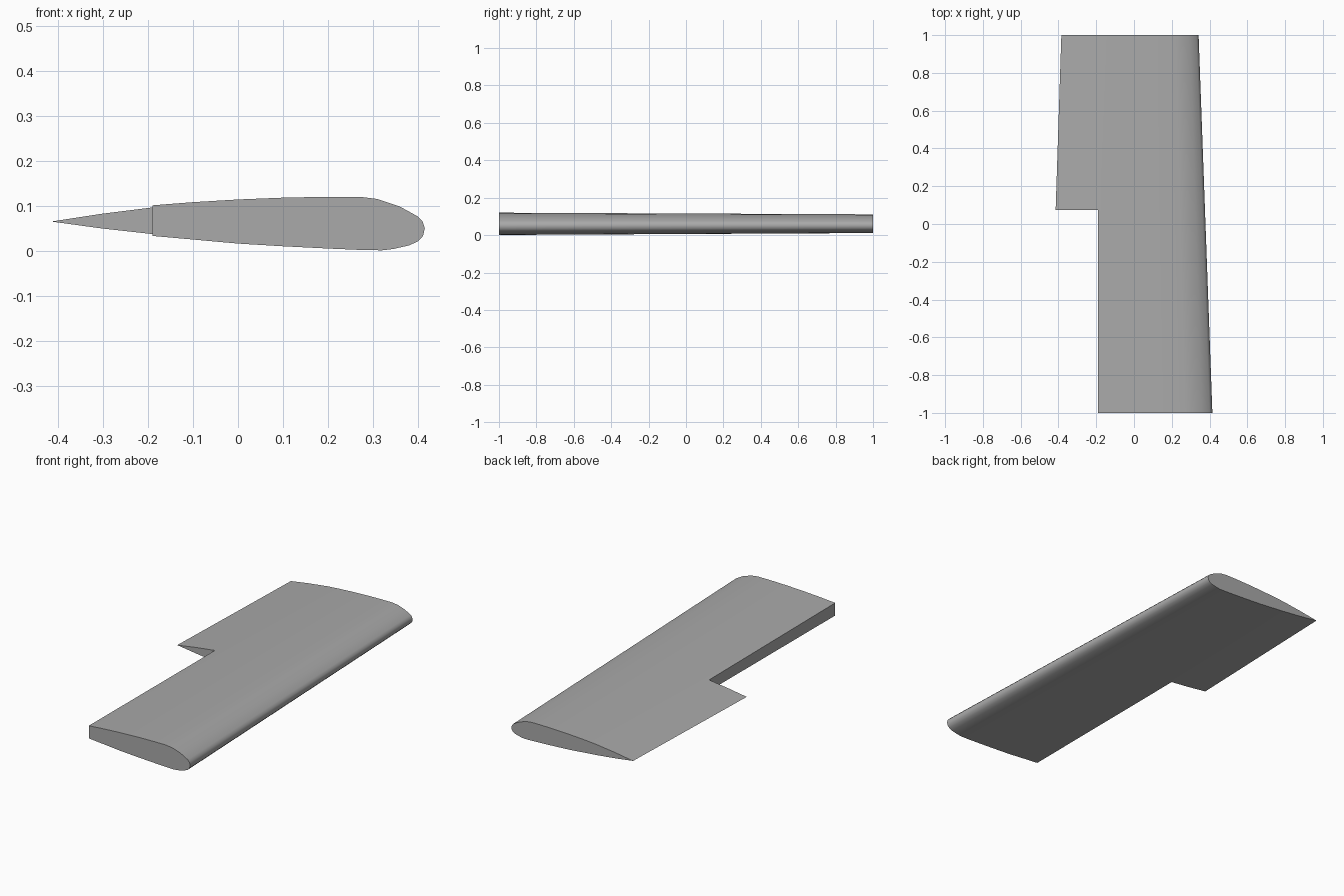
import bpy
import bmesh
import math

default = bpy.data.objects.get("Cube")
if default:
    bpy.data.objects.remove(default, do_unlink=True)

# Single grey finish
grey = bpy.data.materials.new("plain grey")
grey.use_nodes = True
colour = (0.4, 0.4, 0.4, 1)
grey.diffuse_color = colour
grey.node_tree.nodes["Principled BSDF"].inputs["Base Color"].default_value = colour

# Airfoil section at the root, trailing edge over the top, round the nose and back below
LEAD, MID = 0.415, 0.065
profile = [(-0.45, MID), (-0.326, 0.084), (-0.19, 0.101), (-0.1, 0.108), (0, 0.114),
           (0.1, 0.118), (0.2, 0.12), (0.27, 0.12), (0.31, 0.115), (0.36, 0.098),
           (0.4, 0.076), (0.41, 0.065), (LEAD, 0.05), (0.411, 0.033), (0.4, 0.021),
           (0.38, 0.012), (0.345, 0.004), (0.32, 0.001), (0.27, 0.002), (0.2, 0.005),
           (0.1, 0.01), (0, 0.016), (-0.1, 0.025), (-0.19, 0.033), (-0.326, 0.048)]


def section(bm, y, lead, scale):
    """One ring of the wing, scaled from its leading edge and mid height."""
    return [bm.verts.new((lead + (x - LEAD) * scale, y, MID + (z - MID) * scale))
            for x, z in profile]


def mesh_object(name, bm):
    bmesh.ops.recalc_face_normals(bm, faces=bm.faces)
    mesh = bpy.data.meshes.new(name)
    bm.to_mesh(mesh)
    bm.free()
    mesh.materials.append(grey)
    obj = bpy.data.objects.new(name, mesh)
    bpy.context.collection.objects.link(obj)
    return obj


# Tapered wing panel
bm = bmesh.new()
root = section(bm, -1, LEAD, 1)
tip = section(bm, 1, 0.342, 0.84)
for i in range(len(root)):
    j = (i + 1) % len(root)
    bm.faces.new((root[i], root[j], tip[j], tip[i]))
bm.faces.new(root)
bm.faces.new(tip)
wing = mesh_object("wing_panel", bm)

# Flap bay cut from the rear of the root half
bm = bmesh.new()
bmesh.ops.create_cube(bm, size=1)
for v in bm.verts:
    v.co.x = -0.19 if v.co.x > 0 else -0.6
    v.co.y = 0.075 if v.co.y > 0 else -1.2
cutter = mesh_object("flap_bay_cutter", bm)
cutter.hide_render = True

cut = wing.modifiers.new("flap bay", 'BOOLEAN')
cut.operation = 'DIFFERENCE'
cut.solver = 'EXACT'
cut.object = cutter
bpy.ops.object.select_all(action='DESELECT')
wing.select_set(True)
bpy.context.view_layer.objects.active = wing
bpy.ops.object.modifier_apply(modifier=cut.name)
bpy.data.objects.remove(cutter, do_unlink=True)

# Smooth skin with crisp ends, bay walls and trailing edge
bpy.ops.object.shade_smooth_by_angle(angle=math.radians(40))
